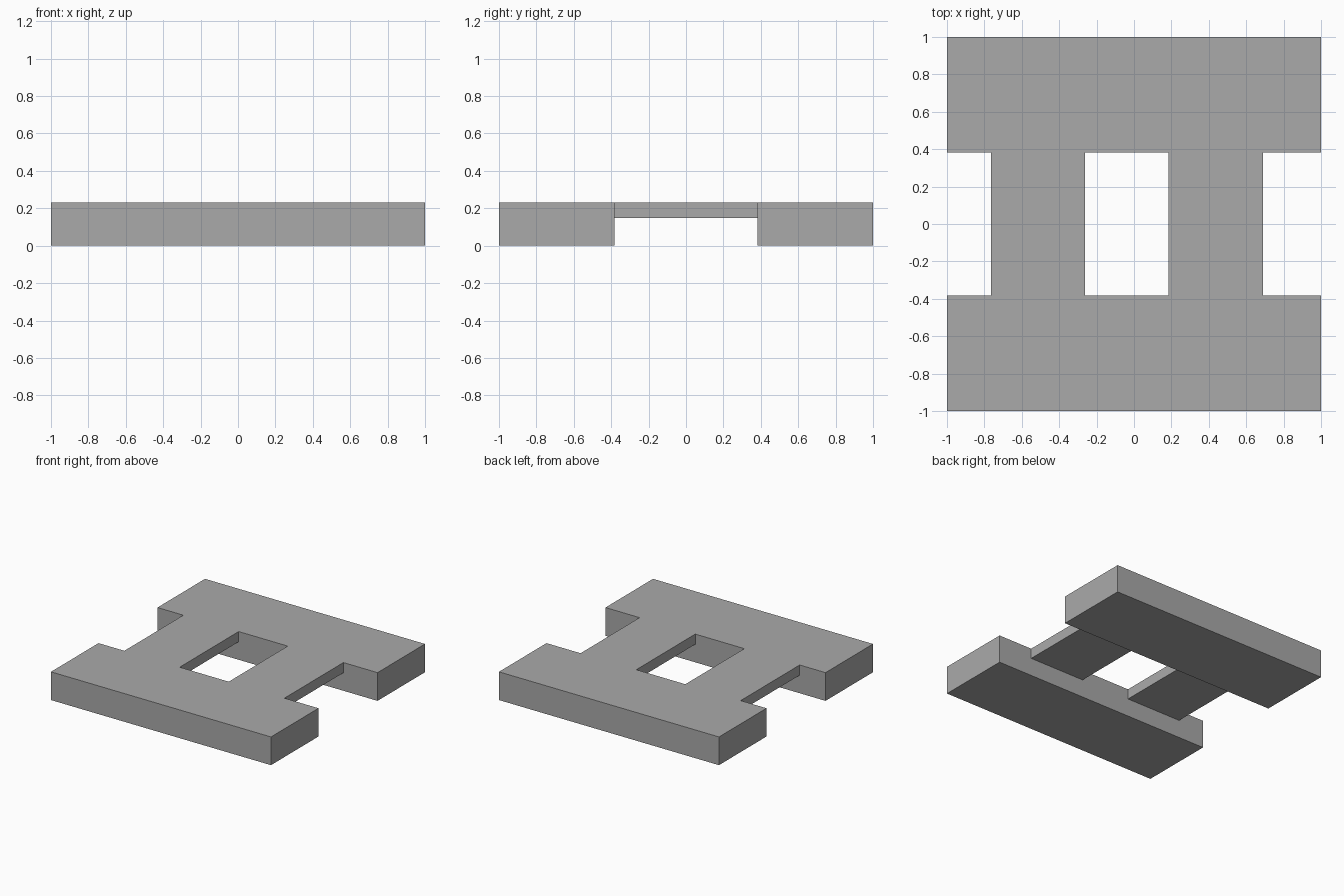
import bpy
import bmesh
from mathutils import Vector

if "Cube" in bpy.data.objects:
    bpy.data.objects.remove(bpy.data.objects["Cube"])

grey = bpy.data.materials.new("plain grey")
grey.diffuse_color = (0.40, 0.40, 0.40, 1)
grey.use_nodes = True
grey.node_tree.nodes["Principled BSDF"].inputs["Base Color"].default_value = grey.diffuse_color

HEIGHT = 0.232   # overall height
INNER = 0.383    # half the gap between the two slabs
UNDER = 0.148    # underside of the bridges


def box(name, low, high, open_ends=False):
    """Axis-aligned box between two corners, optionally without its y ends."""
    low, high = Vector(low), Vector(high)
    bm = bmesh.new()
    bmesh.ops.create_cube(bm, size=1)
    for v in bm.verts:
        v.co = (low + high) / 2 + v.co * (high - low)
    if open_ends:
        ends = [f for f in bm.faces if abs(f.normal.y) > 0.9]
        bmesh.ops.delete(bm, geom=ends, context='FACES_ONLY')
    mesh = bpy.data.meshes.new(name)
    bm.to_mesh(mesh)
    bm.free()
    mesh.materials.append(grey)
    obj = bpy.data.objects.new(name, mesh)
    bpy.context.collection.objects.link(obj)
    return obj


# Two thick slabs along the front and back
box("front_slab", (-1, -1, 0), (1, -INNER, HEIGHT))
box("back_slab", (-1, INNER, 0), (1, 1, HEIGHT))

# Two thin raised bridges, flush with the slab tops; ends butt against the slabs
for name, x0, x1 in (("left_bridge", -0.765, -0.262),
                     ("right_bridge", 0.184, 0.69)):
    box(name, (x0, -INNER, UNDER), (x1, INNER, HEIGHT), open_ends=True)
